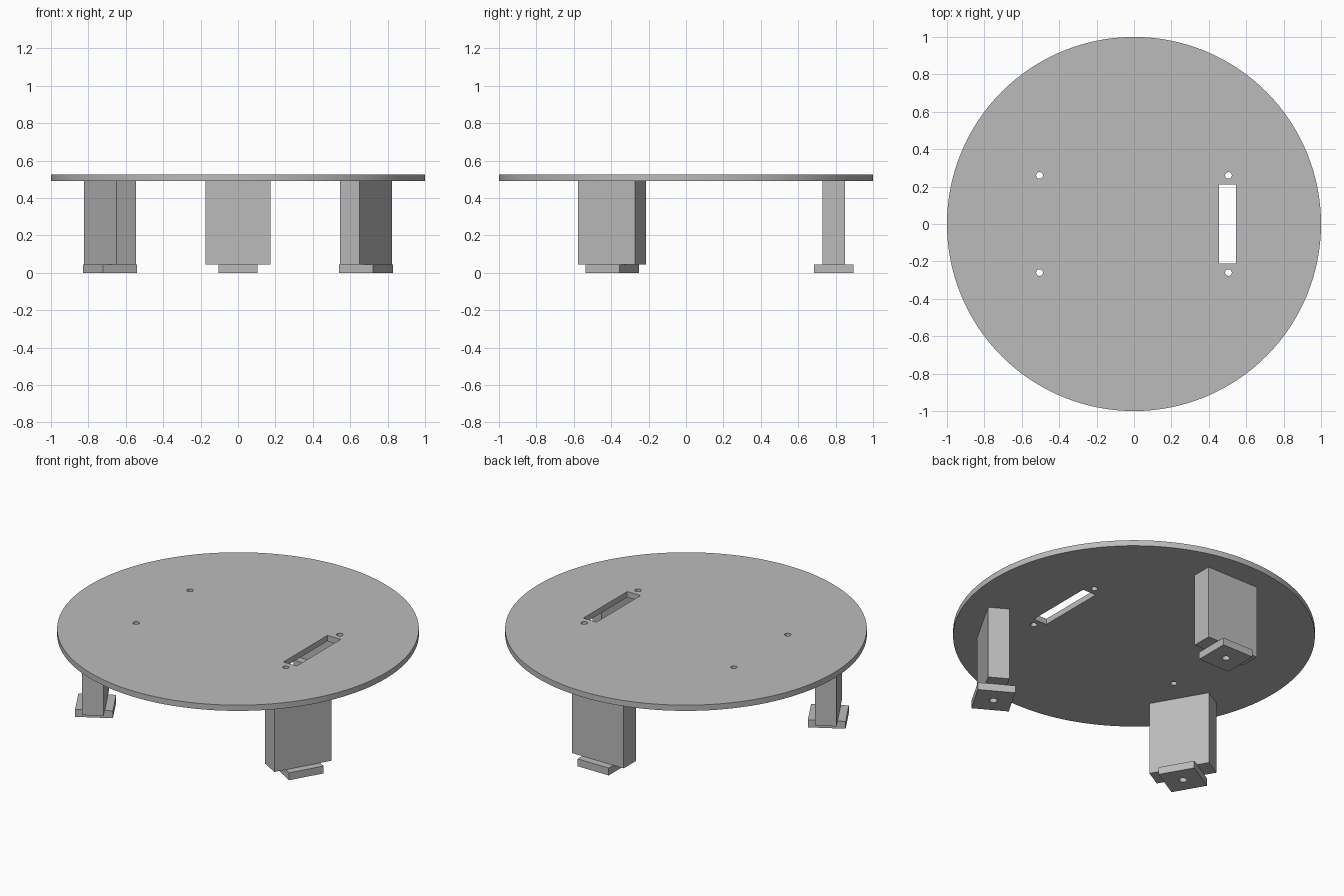
import bpy
import bmesh
import math
from mathutils import Matrix, Vector

if "Cube" in bpy.data.objects:
    bpy.data.objects.remove(bpy.data.objects["Cube"], do_unlink=True)

# Single flat colour
grey = bpy.data.materials.new("plain_grey")
grey.use_nodes = True
colour = (0.5, 0.5, 0.5, 1.0)
grey.diffuse_color = colour
grey.node_tree.nodes["Principled BSDF"].inputs["Base Color"].default_value = colour


def add_box(bm, centre, size):
    bmesh.ops.create_cube(
        bm, size=1, matrix=Matrix.Translation(centre) @ Matrix.Diagonal((*size, 1)))


def add_cylinder(bm, centre, radius, height, sides):
    bmesh.ops.create_cone(
        bm, cap_ends=True, segments=sides, radius1=radius, radius2=radius,
        depth=height, matrix=Matrix.Translation(centre))


def make_object(name, bm):
    mesh = bpy.data.meshes.new(name)
    bm.to_mesh(mesh)
    bm.free()
    mesh.materials.append(grey)
    obj = bpy.data.objects.new(name, mesh)
    bpy.context.collection.objects.link(obj)
    return obj


def cut(obj, cutter):
    # Apply the cut, then drop the helper
    cutter.hide_render = True
    mod = obj.modifiers.new("cut", 'BOOLEAN')
    mod.object = cutter
    mod.operation = 'DIFFERENCE'
    mod.solver = 'EXACT'
    bpy.ops.object.select_all(action='DESELECT')
    bpy.context.view_layer.objects.active = obj
    obj.select_set(True)
    bpy.ops.object.modifier_apply(modifier=mod.name)
    bpy.data.objects.remove(cutter, do_unlink=True)
    bpy.ops.object.shade_smooth_by_angle(angle=math.radians(30))


TOP, UNDERSIDE, FOOT_TOP = 0.525, 0.49, 0.045
LEG_RADIUS = 0.79

# Round table top with a slot and four screw holes
bm = bmesh.new()
add_cylinder(bm, Vector((0, 0, (TOP + UNDERSIDE) / 2)), 1.0, TOP - UNDERSIDE, 128)
table_top = make_object("table_top", bm)

bm = bmesh.new()
add_box(bm, Vector((0.5, 0, 0.5)), (0.09, 0.424, 0.2))
for x in (-0.505, 0.505):
    for y in (-0.26, 0.26):
        add_cylinder(bm, Vector((x, y, 0.5)), 0.018, 0.2, 24)
cut(table_top, make_object("top_cutter", bm))

# Three legs around the centre, each on a square foot with a hole
for name, angle in (("back", 0), ("right", 120), ("left", 240)):
    turn = Matrix.Rotation(math.radians(angle), 4, 'Z')

    bm = bmesh.new()
    add_box(bm, Vector((0, LEG_RADIUS, (UNDERSIDE + FOOT_TOP) / 2)),
            (0.35, 0.12, UNDERSIDE - FOOT_TOP))
    bm.transform(turn)
    make_object(name + "_leg", bm)

    bm = bmesh.new()
    add_box(bm, Vector((0, LEG_RADIUS, FOOT_TOP / 2)), (0.21, 0.21, FOOT_TOP))
    bm.transform(turn)
    foot = make_object(name + "_foot", bm)

    bm = bmesh.new()
    add_cylinder(bm, Vector((0, LEG_RADIUS, 0)), 0.022, 0.2, 24)
    bm.transform(turn)
    cut(foot, make_object("foot_cutter", bm))
